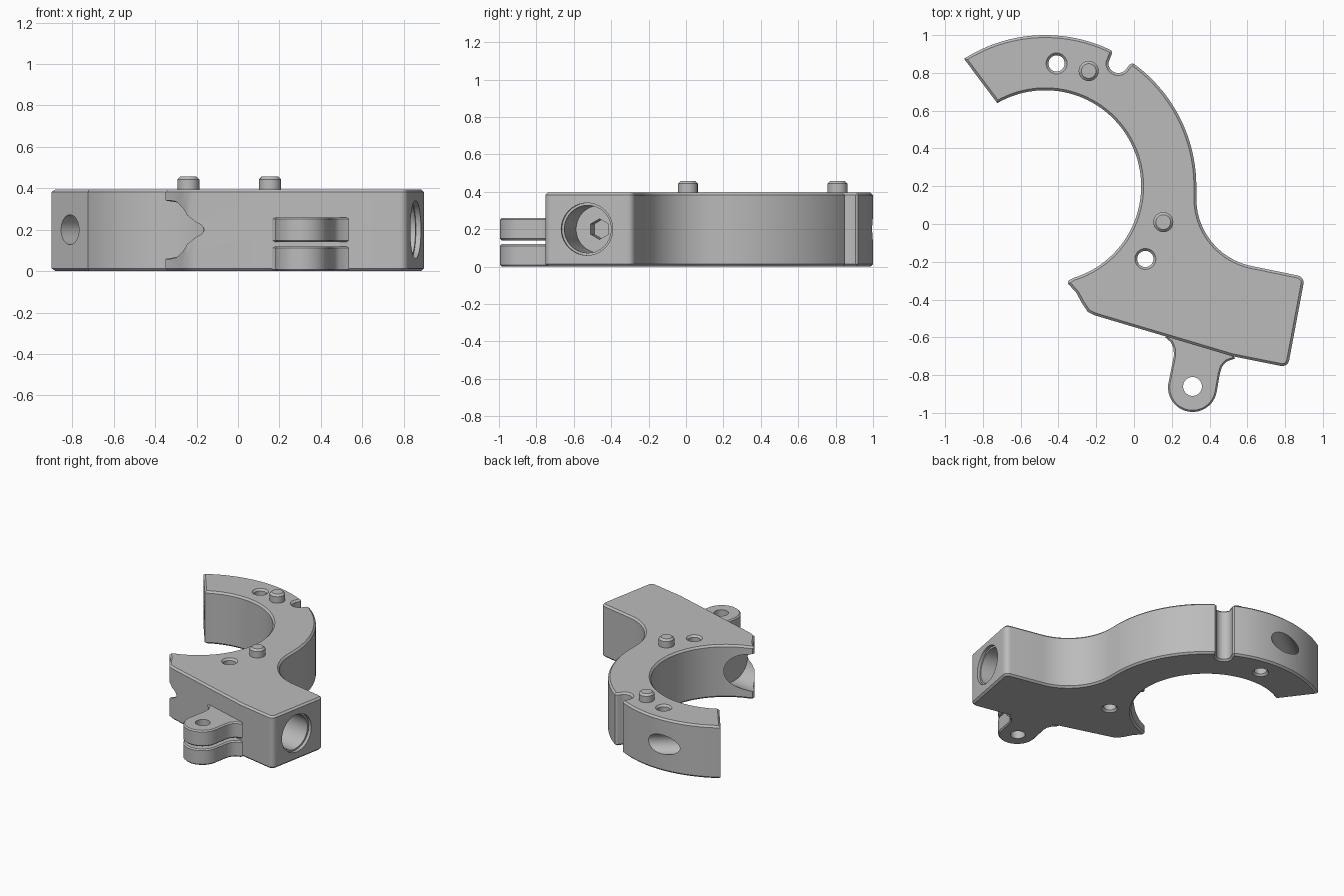
import bpy
import bmesh
from math import cos, sin, radians
from mathutils import Vector

if "Cube" in bpy.data.objects:
    bpy.data.objects.remove(bpy.data.objects["Cube"])

grey = bpy.data.materials.new("mid grey")
grey.use_nodes = True
grey.diffuse_color = (0.5, 0.5, 0.5, 1)
grey.node_tree.nodes["Principled BSDF"].inputs["Base Color"].default_value = (0.5, 0.5, 0.5, 1)

HEIGHT = 0.395
MID = 0.2


def arc(cx, cy, r, start, end, steps=12):
    """Points along an arc, angles in degrees."""
    angles = [radians(start + (end - start) * i / steps) for i in range(steps + 1)]
    return [(cx + r * cos(a), cy + r * sin(a)) for a in angles]


def make_object(name, bm):
    bmesh.ops.recalc_face_normals(bm, faces=bm.faces)
    mesh = bpy.data.meshes.new(name)
    bm.to_mesh(mesh)
    bm.free()
    mesh.materials.append(grey)
    obj = bpy.data.objects.new(name, mesh)
    bpy.context.collection.objects.link(obj)
    return obj


def plate(name, outline, bottom, top, chamfer):
    """Extruded outline with chamfered upper and lower rims."""
    bm = bmesh.new()
    base = bm.faces.new([bm.verts.new((x, y, bottom)) for x, y in outline])
    grown = bmesh.ops.extrude_face_region(bm, geom=[base], use_keep_orig=True)["geom"]
    moved = [v for v in grown if isinstance(v, bmesh.types.BMVert)]
    bmesh.ops.translate(bm, verts=moved, vec=(0, 0, top - bottom))
    rims = [e for e in bm.edges if abs(e.verts[0].co.z - e.verts[1].co.z) < 1e-5]
    bmesh.ops.recalc_face_normals(bm, faces=bm.faces)
    bmesh.ops.bevel(bm, geom=rims, offset=chamfer, segments=1, affect='EDGES')
    return make_object(name, bm)


def rod(name, start, end, r1, r2=None, sides=40):
    """Cylinder or cone between two points."""
    start, end = Vector(start), Vector(end)
    axis = end - start
    bm = bmesh.new()
    bmesh.ops.create_cone(bm, cap_ends=True, segments=sides, radius1=r1,
                          radius2=r1 if r2 is None else r2, depth=axis.length)
    turn = axis.to_track_quat('Z', 'Y').to_matrix()
    bmesh.ops.rotate(bm, verts=bm.verts, cent=(0, 0, 0), matrix=turn)
    bmesh.ops.translate(bm, verts=bm.verts, vec=(start + end) / 2)
    return make_object(name, bm)


def drill(target, *spec, **options):
    """Cut a rod out of the target."""
    cutter = rod("cutter", *spec, **options)
    cutter.hide_render = True
    mod = target.modifiers.new("drill", 'BOOLEAN')
    mod.operation = 'DIFFERENCE'
    mod.solver = 'EXACT'
    mod.object = cutter
    bpy.context.view_layer.objects.active = target
    bpy.ops.object.modifier_apply(modifier=mod.name)
    bpy.data.objects.remove(cutter)


def smooth(obj):
    bpy.ops.object.select_all(action='DESELECT')
    obj.select_set(True)
    bpy.context.view_layer.objects.active = obj
    bpy.ops.object.shade_smooth_by_angle(angle=radians(30))


# Clamp body: block, concave neck, ring with notch, pointed lower jaw
CX, CY = -0.47, 0.2
outline = [(-0.245, -0.465), (-0.21, -0.483), (0.52, -0.70)]
outline += arc(0.785, -0.715, 0.037, 260, 350, 6)
outline += arc(0.86, -0.31, 0.038, -10, 80, 6)
outline += arc(0.695, 0.135, 0.365, 260, 180, 20)
outline += arc(CX, CY, 0.8, 0, 52, 24)
outline += [(-0.005, 0.851), (-0.022, 0.845)]
outline += arc(-0.083, 0.852, 0.053, -25, -180, 10)
outline += [(-0.122, 0.89), (-0.115, 0.905)]
outline += arc(CX, CY, 0.8, 64, 122.5, 24)
outline += arc(CX, CY, 0.508, 120, -73, 56)
outline += [(-0.345, -0.298), (-0.35, -0.315), (-0.305, -0.365), (-0.275, -0.42)]
body = plate("clamp_body", outline, 0, HEIGHT, 0.013)

# Vertical pin holes with countersunk rims
for x, y in [(-0.41, 0.85), (0.06, -0.185)]:
    drill(body, (x, y, -0.1), (x, y, 0.5), 0.043)
    drill(body, (x, y, HEIGHT - 0.015), (x, y, HEIGHT + 0.005), 0.042, 0.06)
    drill(body, (x, y, 0.015), (x, y, -0.005), 0.042, 0.06)


def bore_point(x):
    return (x, -0.53 - (x - 0.86) * 0.173, MID)


# Bolt bore from the block side, hex socket, and seat in the jaw tip
drill(body, bore_point(1.0), bore_point(0.835), 0.14)
drill(body, bore_point(0.95), bore_point(0.47), 0.127)
drill(body, bore_point(0.55), bore_point(0.36), 0.055, sides=6)
drill(body, bore_point(-0.6), bore_point(-0.14), 0.142)

# Slanted cross hole through the ring end
drill(body, (-1.05, 0.57, MID), (-0.33, 1.13, MID), 0.072)
smooth(body)

# Locating pins
for name, x, y in [("ring_pin", -0.24, 0.81), ("neck_pin", 0.155, 0.01)]:
    outline = arc(x, y, 0.053, 0, 351, 39)
    smooth(plate(name, outline, HEIGHT - 0.1, 0.457, 0.014))

# Hinge lug made of two stacked ears
ear = arc(0.31, -0.865, 0.13, 170, 350, 24)
ear += [(0.455, -0.79), (0.466, -0.755), (0.49, -0.728), (0.535, -0.712)]
ear += [(0.51, -0.66), (0.2, -0.585), (0.165, -0.60), (0.195, -0.625), (0.21, -0.66), (0.211, -0.70)]
for name, bottom, top in [("lower_ear", 0, 0.12), ("upper_ear", 0.14, 0.26)]:
    lug = plate(name, ear, bottom, top, 0.009)
    drill(lug, (0.31, -0.86, -0.1), (0.31, -0.86, 0.5), 0.05)
    smooth(lug)
